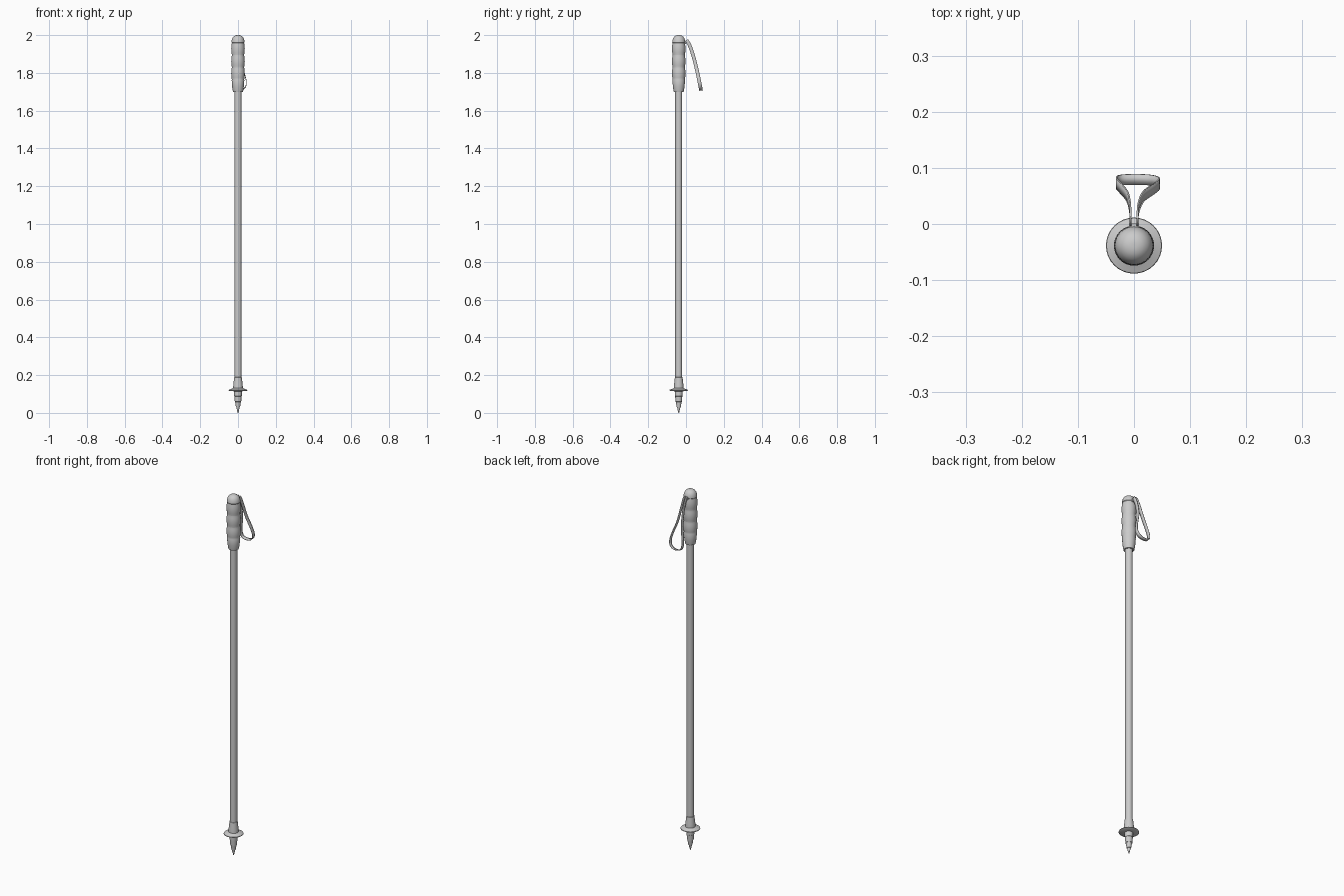
import bpy, bmesh, math
from mathutils import Vector

if "Cube" in bpy.data.objects:
    bpy.data.objects.remove(bpy.data.objects["Cube"])

POLE_Y = -0.0385


def finish(name, bm, angle=30):
    bmesh.ops.recalc_face_normals(bm, faces=bm.faces)
    me = bpy.data.meshes.new(name)
    bm.to_mesh(me)
    bm.free()
    ob = bpy.data.objects.new(name, me)
    bpy.context.collection.objects.link(ob)
    bpy.ops.object.select_all(action='DESELECT')
    ob.select_set(True)
    bpy.context.view_layer.objects.active = ob
    bpy.ops.object.shade_smooth_by_angle(angle=math.radians(angle))
    return ob


def lathe(name, profile, n=32):
    """Turn (radius, z) points about the pole axis, with capped ends."""
    bm = bmesh.new()
    rings = [[bm.verts.new((r * math.cos(2 * math.pi * i / n),
                            POLE_Y + r * math.sin(2 * math.pi * i / n), z))
              for i in range(n)] for r, z in profile]
    for a, b in zip(rings, rings[1:]):
        for i in range(n):
            j = (i + 1) % n
            bm.faces.new((a[i], a[j], b[j], b[i]))
    bm.faces.new(rings[0])
    bm.faces.new(rings[-1])
    return finish(name, bm)


# Stepped ground spike
lathe("tip", [(0.002, 0), (0.009, 0.03), (0.011, 0.031), (0.015, 0.058),
              (0.017, 0.059), (0.019, 0.088), (0.020, 0.089), (0.021, 0.12)])

# Basket disc
lathe("basket", [(0.02, 0.114), (0.047, 0.117), (0.05, 0.119), (0.049, 0.122),
                 (0.036, 0.127), (0.027, 0.131), (0.018, 0.132)])

# Collar above the basket
lathe("collar", [(0.026, 0.125), (0.0255, 0.137), (0.0245, 0.15),
                 (0.022, 0.172), (0.0205, 0.188), (0.018, 0.189)])

# Shaft
lathe("shaft", [(0.0185, 0.12), (0.0185, 1.75)])

# Grip: flared foot, bulging finger ridges, domed cap
grip = [(0.018, 1.70), (0.026, 1.70), (0.028, 1.708), (0.031, 1.73), (0.0335, 1.762)]
for k in range(3):
    z0 = 1.765 + 0.065 * k
    for i in range(7):
        t = i / 6
        grip.append((0.0325 + 0.0033 * math.sin(math.pi * t), z0 + 0.064 * t))
grip += [(0.0345, 1.962), (0.0335, 1.972), (0.030, 1.983), (0.024, 1.992),
         (0.015, 1.998), (0.006, 2.0), (0.001, 2.0)]
lathe("grip", grip)


# Wrist strap: an uneven loop hanging on a drooping surface y(z)
def droop(z):
    return -0.003 + 0.083 * max((1.975 - z) / 0.27, 0) ** 0.6


loop = [(-0.006, 1.973), (-0.007, 1.92), (-0.012, 1.85), (-0.025, 1.78), (-0.031, 1.742),
        (-0.025, 1.716), (-0.003, 1.708), (0.022, 1.711), (0.039, 1.725), (0.0445, 1.75),
        (0.036, 1.79), (0.017, 1.85), (0.008, 1.92), (0.006, 1.973)]
pts = [Vector(p) for p in [loop[0]] + loop + [loop[-1]]]
path = []
for a, b, c, d in zip(pts, pts[1:], pts[2:], pts[3:]):
    for i in range(5):
        t = i / 5
        path.append(0.5 * (2 * b + (c - a) * t + (2 * a - 5 * b + 4 * c - d) * t ** 2
                           + (3 * b - a - 3 * c + d) * t ** 3))
path.append(pts[-1])

bm = bmesh.new()
rows = []
for x, z in path:
    slope = (droop(z + 0.01) - droop(z - 0.01)) / 0.02
    side = Vector((0, 1, -slope)).normalized() * 0.0095
    c = Vector((x, droop(z), z))
    rows.append((bm.verts.new(c - side), bm.verts.new(c + side)))
for a, b in zip(rows, rows[1:]):
    bm.faces.new((a[0], b[0], b[1], a[1]))
strap = finish("wrist_strap", bm, 40)
mod = strap.modifiers.new("thickness", 'SOLIDIFY')
mod.thickness = 0.003
mod.offset = 0

# Strap anchor on the grip
bm = bmesh.new()
bmesh.ops.create_cube(bm, size=1)
bmesh.ops.scale(bm, vec=(0.018, 0.012, 0.016), verts=bm.verts)
bmesh.ops.translate(bm, vec=(0, -0.005, 1.962), verts=bm.verts)
finish("strap_anchor", bm)
